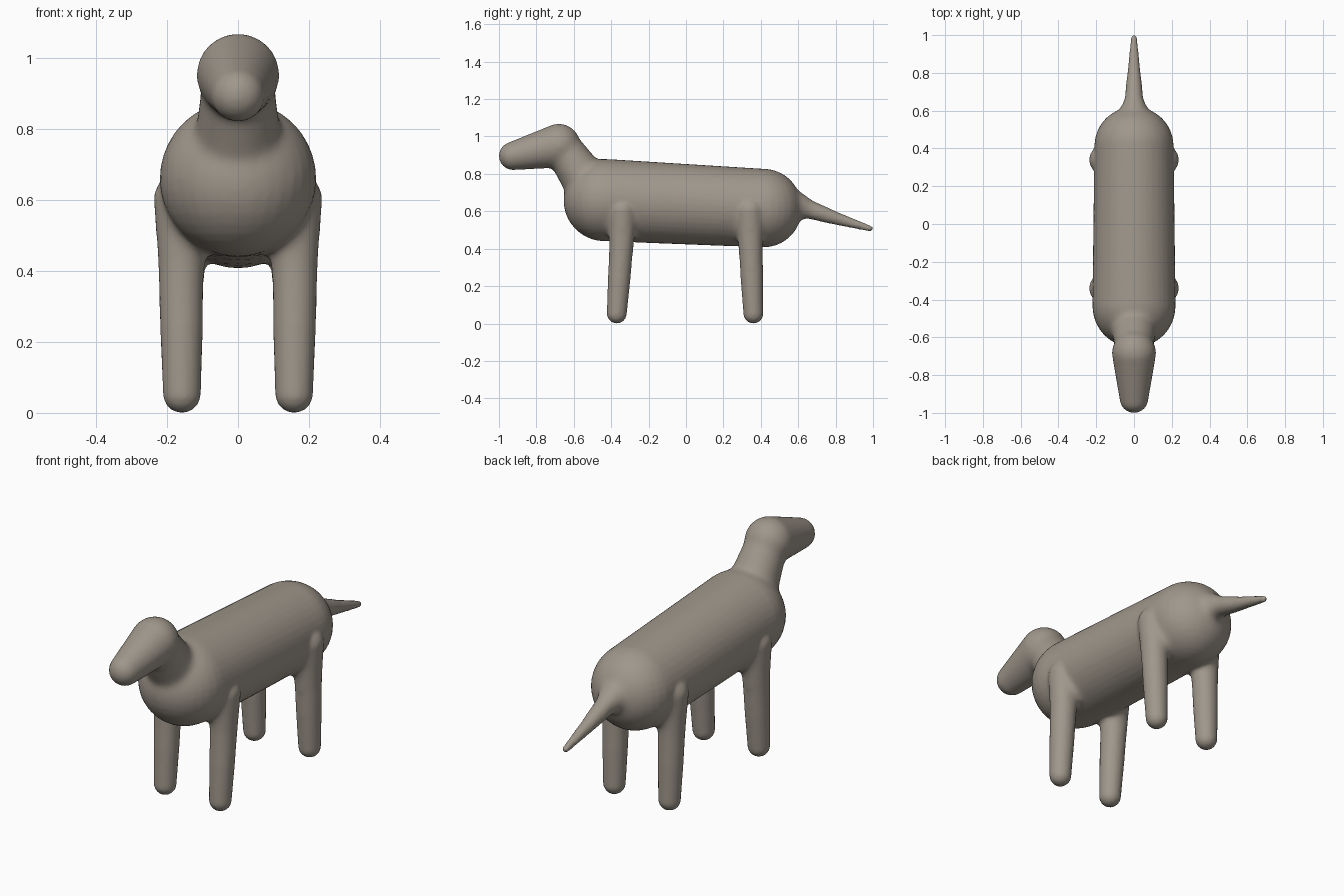
import bpy
import bmesh
from mathutils import Matrix, Vector

cube = bpy.data.objects.get("Cube")
if cube:
    bpy.data.objects.remove(cube, do_unlink=True)

fur = bpy.data.materials.new("warm_grey_fur")
fur.use_nodes = True
colour = (0.35, 0.31, 0.26, 1)
fur.diffuse_color = colour
fur.node_tree.nodes["Principled BSDF"].inputs["Base Color"].default_value = colour


def limb(bm, *balls):
    """Chain of rounded, tapering links; each ball is (x, y, z, radius)."""
    for a, b in zip(balls, balls[1:]):
        link = bmesh.new()
        for x, y, z, r in (a, b):
            bmesh.ops.create_uvsphere(link, u_segments=32, v_segments=20, radius=r,
                                      matrix=Matrix.Translation((x, y, z)))
        hull = bmesh.ops.convex_hull(link, input=link.verts[:])
        spare = {g for g in hull["geom_interior"] + hull["geom_unused"]
                 if isinstance(g, bmesh.types.BMVert)}
        bmesh.ops.delete(link, geom=list(spare), context='VERTS')
        bmesh.ops.recalc_face_normals(link, faces=link.faces[:])
        piece = bpy.data.meshes.new("link")
        link.to_mesh(piece)
        link.free()
        bm.from_mesh(piece)
        bpy.data.meshes.remove(piece)


bm = bmesh.new()
# Trunk
limb(bm, (0, -0.435, 0.66, 0.22), (0, 0.412, 0.617, 0.21))
# Neck
limb(bm, (0, -0.66, 0.94, 0.1), (0, -0.53, 0.75, 0.125))
# Head and muzzle
limb(bm, (0, -0.68, 0.95, 0.117), (0, -0.925, 0.896, 0.075))
# Legs
for side in (-1, 1):
    for end, foot in ((-1, 0.37), (1, 0.36)):
        limb(bm, (side * 0.158, end * foot, 0.053, 0.053),
             (side * 0.16, end * 0.345, 0.42, 0.067),
             (side * 0.157, end * 0.34, 0.6, 0.08))
# Tail, flaring where it meets the rump
limb(bm, (0, 0.5, 0.63, 0.12), (0, 0.59, 0.63, 0.075), (0, 0.65, 0.613, 0.053),
     (0, 0.8, 0.563, 0.034), (0, 0.984, 0.508, 0.016))

mesh = bpy.data.meshes.new("rough_body")
bm.to_mesh(mesh)
bm.free()
body = bpy.data.objects.new("animal_body", mesh)
bpy.context.collection.objects.link(body)

# Fuse all the parts into one skin
remesh = body.modifiers.new("Fuse", 'REMESH')
remesh.mode = 'VOXEL'
remesh.voxel_size = 0.0105
skin = bpy.data.meshes.new_from_object(body.evaluated_get(bpy.context.evaluated_depsgraph_get()))
skin.name = "animal_body"
body.modifiers.clear()
body.data = skin
bpy.data.meshes.remove(mesh)

# Blend the joints, leaving feet, muzzle and tail tip crisp
joints = [(Vector((s * 0.15, e * 0.345, 0.43)), 0.2) for s in (-1, 1) for e in (-1, 1)]
joints += [(Vector((0, -0.6, 0.83)), 0.24), (Vector((0, 0.6, 0.63)), 0.17)]
group = body.vertex_groups.new(name="joints")
for v in skin.vertices:
    near = max(1 - (v.co - p).length / reach for p, reach in joints)
    group.add([v.index], min(1, max(0.04, near * 2)), 'REPLACE')
blend = body.modifiers.new("Blend", 'SMOOTH')
blend.vertex_group = "joints"
blend.factor = 0.6
blend.iterations = 28

skin.materials.clear()
skin.materials.append(fur)
for face in skin.polygons:
    face.use_smooth = True
    face.material_index = 0
